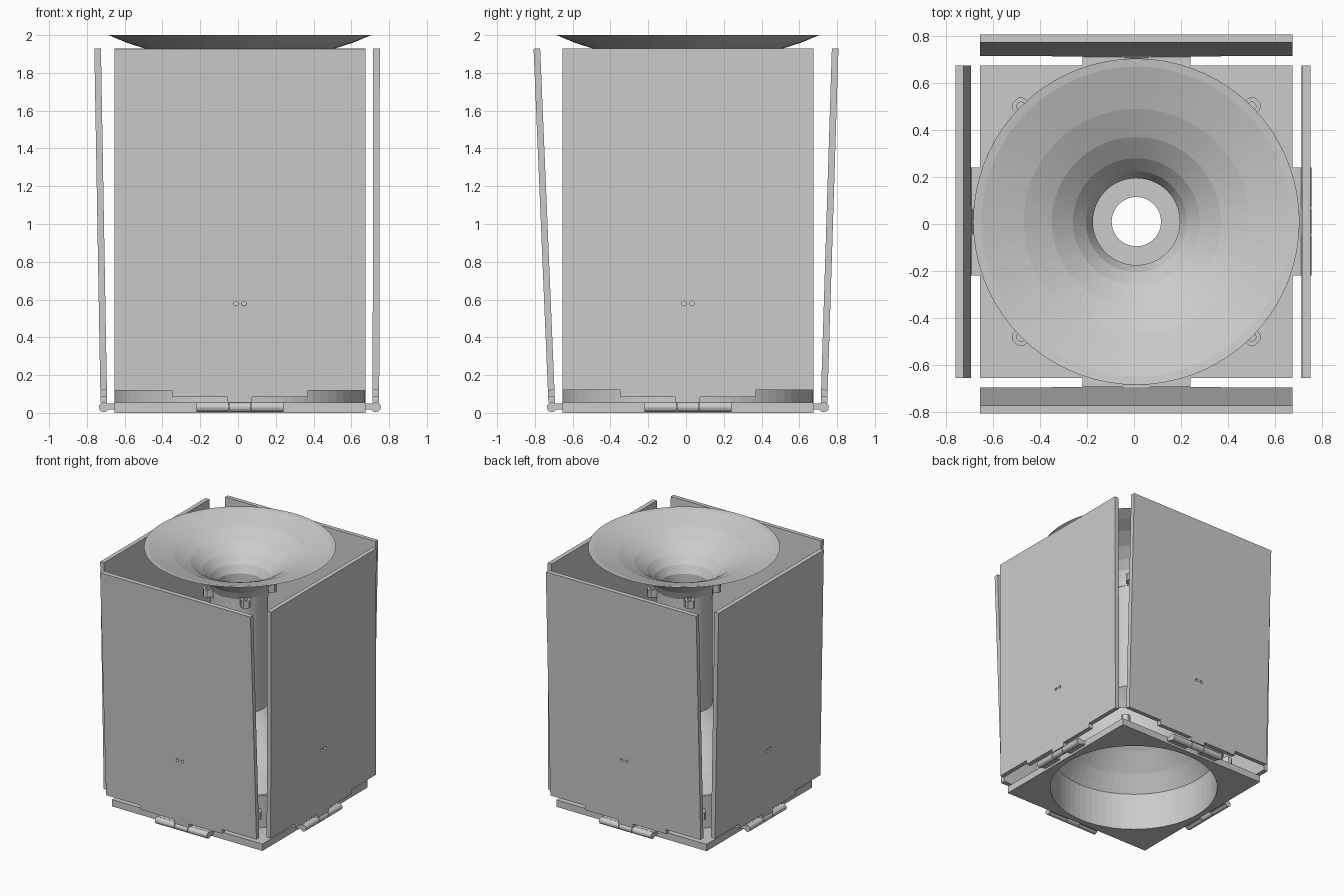
import bpy, bmesh
from math import radians, cos, sin, pi
from mathutils import Matrix, Vector

if "Cube" in bpy.data.objects:
    bpy.data.objects.remove(bpy.data.objects["Cube"])

CENTRE = Vector((0.01, 0.01, 0))
SEG = 72


def finish(name, bm, matrix=None):
    bmesh.ops.recalc_face_normals(bm, faces=bm.faces)
    me = bpy.data.meshes.new(name)
    bm.to_mesh(me)
    bm.free()
    ob = bpy.data.objects.new(name, me)
    bpy.context.collection.objects.link(ob)
    ob.matrix_world = matrix or Matrix.Translation(CENTRE)
    return ob


def lathe(name, profile):
    """Spin a closed (radius, z) outline around the vertical axis."""
    bm = bmesh.new()
    rings = []
    for i in range(SEG):
        a = 2 * pi * i / SEG
        rings.append([bm.verts.new((r * cos(a), r * sin(a), z)) for r, z in profile])
    n = len(profile)
    for i in range(SEG):
        p, q = rings[i], rings[(i + 1) % SEG]
        for j in range(n):
            k = (j + 1) % n
            bm.faces.new((p[j], p[k], q[k], q[j]))
    return finish(name, bm)


def extrude(name, outline, offset, matrix=None):
    """Extrude a flat outline of 3D points by a vector."""
    bm = bmesh.new()
    face = bm.faces.new([bm.verts.new(p) for p in outline])
    new = bmesh.ops.extrude_face_region(bm, geom=[face])["geom"]
    bmesh.ops.translate(bm, vec=offset, verts=[v for v in new if isinstance(v, bmesh.types.BMVert)])
    return finish(name, bm, matrix)


def box(name, x0, x1, y0, y1, z0, z1, matrix=None):
    return extrude(name, [(x0, y0, z0), (x1, y0, z0), (x1, y1, z0), (x0, y1, z0)],
                   (0, 0, z1 - z0), matrix)


def cylinder(name, r, length, seg, local, matrix):
    bm = bmesh.new()
    bmesh.ops.create_cone(bm, cap_ends=True, segments=seg, radius1=r, radius2=r,
                          depth=length, matrix=local)
    return finish(name, bm, matrix)


def cut(ob, cutter):
    m = ob.modifiers.new("hole", "BOOLEAN")
    m.object = cutter
    m.operation = "DIFFERENCE"
    m.solver = "EXACT"
    cutter.hide_render = True
    cutter.hide_viewport = True
    cutter.display_type = "WIRE"


C = Matrix.Translation(CENTRE)

# Square base with a large round opening
base = box("base_plate", -0.665, 0.665, -0.665, 0.665, 0, 0.055)
cut(base, cylinder("base_hole_cutter", 0.62, 0.3, SEG, Matrix.Identity(4), C))

# Ring on the base, split by a seam line
lathe("lower_ring", [(0.62, 0.055), (0.665, 0.055), (0.665, 0.18), (0.62, 0.18)])
lathe("upper_ring", [(0.62, 0.18), (0.665, 0.18), (0.665, 0.31), (0.62, 0.31)])

# Bell, tube and flared horn
lathe("lower_bell", [(0.62, 0.30), (0.645, 0.31), (0.55, 0.44), (0.43, 0.565), (0.32, 0.665),
                     (0.205, 0.76), (0.105, 0.76), (0.105, 0.735), (0.2, 0.735),
                     (0.31, 0.645), (0.415, 0.55), (0.53, 0.425)])
lathe("centre_tube", [(0.185, 0.75), (0.205, 0.75), (0.205, 1.68), (0.185, 1.68)])
lathe("top_horn", [(0.185, 1.62), (0.185, 1.70), (0.215, 1.76), (0.27, 1.82), (0.36, 1.885),
                   (0.48, 1.94), (0.66, 1.995), (0.695, 2.0), (0.60, 1.96), (0.49, 1.925),
                   (0.37, 1.865), (0.285, 1.80), (0.232, 1.74), (0.208, 1.68), (0.208, 1.62)])

# Clamp lugs on the ring and at the throat of the horn
for radius, z0, z1 in ((0.65, 0.15, 0.21), (0.19, 1.63, 1.69)):
    for i in range(4):
        M = C @ Matrix.Rotation(pi / 4 + i * pi / 2, 4, "Z") @ Matrix.Translation((radius, 0, 0))
        pts = [(0, -0.035, z0), (0.06, -0.035, z0), (0.08, -0.02, z0),
               (0.08, 0.02, z0), (0.06, 0.035, z0), (0, 0.035, z0)]
        lug = extrude("clamp_lug", pts, (0, 0, z1 - z0), M)
        cut(lug, cylinder("lug_hole_cutter", 0.018, 0.2, 16,
                          Matrix.Translation((0.045, 0, z0)), M))

# Four hinged side panels: outward lean in degrees for front, right, back, left
half = [(0.665, 1.9), (0.665, 0.09), (0.36, 0.09), (0.36, 0.055), (0.065, 0.055), (0.065, 0.025)]
ALONG_X = Matrix.Rotation(pi / 2, 4, "Y")
ALONG_Y = Matrix.Rotation(pi / 2, 4, "X")
for i, (side, lean) in enumerate((("front", 2.4), ("right", 0.1), ("back", 1.8), ("left", 1.0))):
    H = C @ Matrix.Rotation(i * pi / 2, 4, "Z") @ Matrix.Translation((0, -0.72, 0.03))
    P = H @ Matrix.Rotation(radians(lean), 4, "X")
    outline = [(x, -0.0175, z) for x, z in half] + [(-x, -0.0175, z) for x, z in reversed(half)]
    panel = extrude(side + "_panel", outline, (0, 0.035, 0), P)
    for x in (-0.022, 0.022):
        cut(panel, cylinder("screw_hole_cutter", 0.012, 0.2, 16,
                            Matrix.Translation((x, 0, 0.55)) @ ALONG_Y, P))
    # Hinge knuckles, leaves and pin
    cylinder(side + "_panel_knuckle", 0.026, 0.11, 20, ALONG_X, P)
    cylinder(side + "_hinge_pin", 0.016, 0.46, 16, ALONG_X, H)
    for s in (-1, 1):
        cylinder(side + "_base_knuckle", 0.026, 0.17, 20,
                 Matrix.Translation((s * 0.145, 0, 0)) @ ALONG_X, H)
        x0, x1 = sorted((s * 0.06, s * 0.23))
        box(side + "_base_leaf", x0, x1, 0.018, 0.06, -0.013, 0.02, H)
